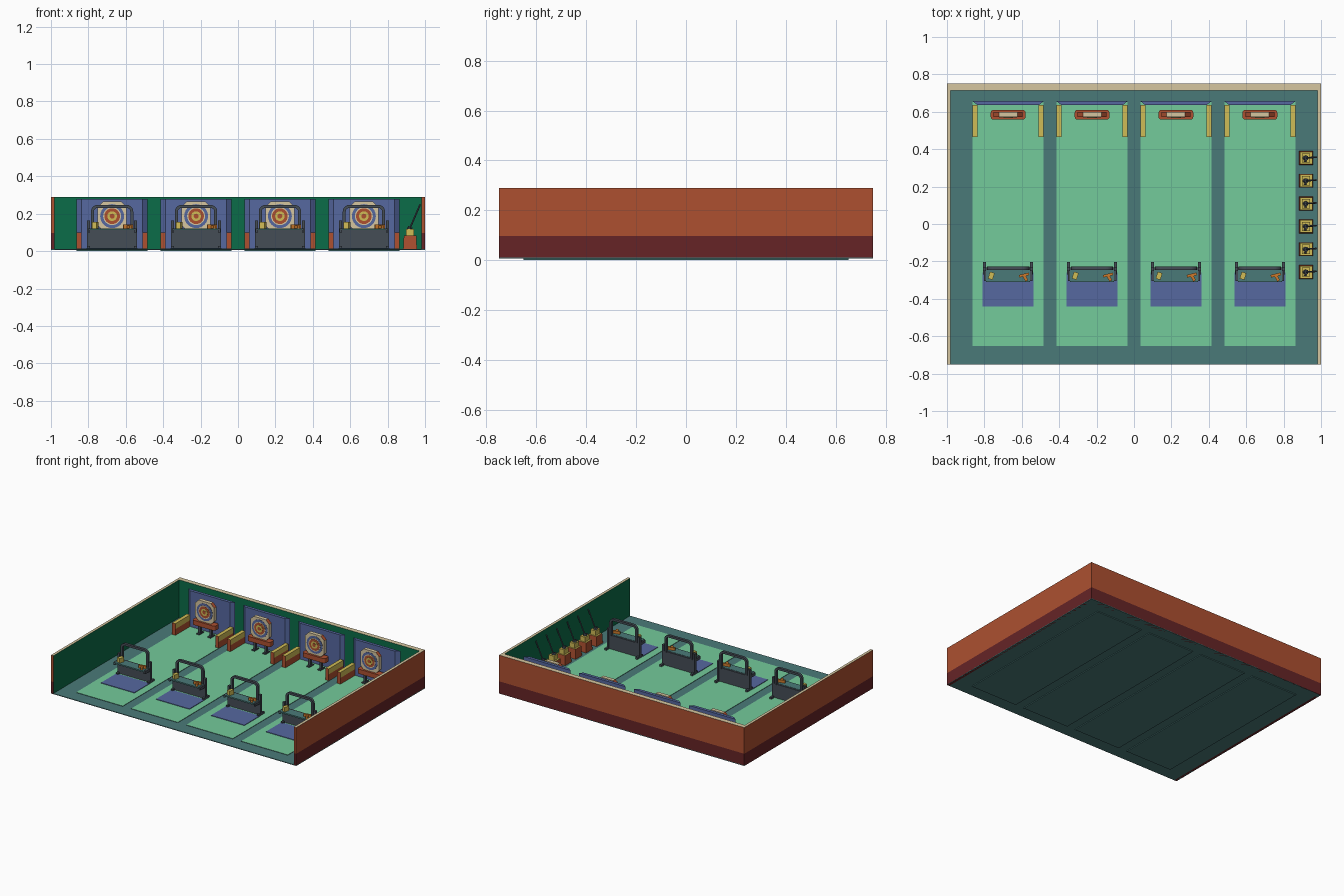
import bpy, bmesh, math
from mathutils import Vector, Matrix

if "Cube" in bpy.data.objects:
    bpy.data.objects.remove(bpy.data.objects["Cube"])


def mat(name, hexcol):
    c = [int(hexcol[i:i + 2], 16) / 255 for i in (0, 2, 4)]
    lin = [v / 12.92 if v < 0.04045 else ((v + 0.055) / 1.055) ** 2.4 for v in c]
    m = bpy.data.materials.new(name)
    m.diffuse_color = (*lin, 1)
    m.use_nodes = True
    m.node_tree.nodes["Principled BSDF"].inputs["Base Color"].default_value = m.diffuse_color
    return m


TEAL = mat("teal_floor", "4A7A79")
MINT = mat("mint_lane", "74CB9B")
GREEN = mat("green_wall", "0B6C48")
BRICK = mat("brick_red", "AD5030")
MAROON = mat("maroon", "662426")
BEIGE = mat("beige", "D6C6A0")
BLUE = mat("blue", "5668A0")
SLATE = mat("slate", "454D56")
YELLOW = mat("yellow", "D0BC56")
ORANGE = mat("orange", "CC7A2C")


def finish(name, bm, mats, rule=None):
    """Turn a bmesh into an object; rule(face) picks the material slot."""
    bmesh.ops.recalc_face_normals(bm, faces=bm.faces)
    bm.normal_update()
    if rule:
        for f in bm.faces:
            f.material_index = rule(f)
    me = bpy.data.meshes.new(name)
    bm.to_mesh(me)
    bm.free()
    for m in mats:
        me.materials.append(m)
    ob = bpy.data.objects.new(name, me)
    bpy.context.collection.objects.link(ob)
    return ob


def box(name, x0, x1, y0, y1, z0, z1, mats, rule=None, turn=0, bevel=0):
    bm = bmesh.new()
    bmesh.ops.create_cube(bm, size=1)
    c = Vector(((x0 + x1) / 2, (y0 + y1) / 2, (z0 + z1) / 2))
    bm.transform(Matrix.Translation(c) @ Matrix.Rotation(turn, 4, 'Z')
                 @ Matrix.Diagonal((abs(x1 - x0), y1 - y0, z1 - z0, 1)))
    if bevel:
        bmesh.ops.bevel(bm, geom=[e for e in bm.edges if abs(e.verts[0].co.z - e.verts[1].co.z) > 1e-4],
                        offset=bevel, segments=3, profile=0.5, affect='EDGES')
    return finish(name, bm, mats if isinstance(mats, list) else [mats], rule)


def prism(name, pts, axis, a0, a1, mats, rule=None):
    """Extrude a 2D outline along y (outline in x,z) or z (outline in x,y)."""
    place = (lambda p, a: (p[0], a, p[1])) if axis == 'Y' else (lambda p, a: (p[0], p[1], a))
    bm = bmesh.new()
    lo = [bm.verts.new(place(p, a0)) for p in pts]
    hi = [bm.verts.new(place(p, a1)) for p in pts]
    bm.faces.new(lo)
    bm.faces.new(hi)
    n = len(pts)
    for i in range(n):
        bm.faces.new((lo[i], lo[(i + 1) % n], hi[(i + 1) % n], hi[i]))
    return finish(name, bm, mats if isinstance(mats, list) else [mats], rule)


def rod(name, a, b, r, m, r2=None, sides=8):
    a, b = Vector(a), Vector(b)
    bm = bmesh.new()
    bmesh.ops.create_cone(bm, cap_ends=True, segments=sides, radius1=r,
                          radius2=r if r2 is None else r2, depth=(b - a).length)
    q = (b - a).to_track_quat('Z', 'Y').to_matrix().to_4x4()
    bm.transform(Matrix.Translation((a + b) / 2) @ q)
    return finish(name, bm, [m])


# floor and three walls: two-tone outside, green inside, beige top
box("floor", -1, 1, -0.75, 0.75, 0.006, 0.011, TEAL)
H, BAND = 0.289, 0.096
for name, x0, x1, y0, y1, inward in (
        ("left_wall", -1, -0.98, -0.75, 0.715, Vector((1, 0, 0))),
        ("right_wall", 0.98, 1, -0.75, 0.715, Vector((-1, 0, 0))),
        ("back_wall", -1, 1, 0.715, 0.75, Vector((0, -1, 0)))):
    def paint(f, d=inward):
        if f.normal.dot(d) > 0.9:
            return 1
        return 2 if f.normal.z > 0.9 else 0
    box(name + "_lower", x0, x1, y0, y1, 0.006, BAND, [MAROON, GREEN], lambda f, p=paint: p(f) % 2)
    box(name + "_upper", x0, x1, y0, y1, BAND, H, [BRICK, GREEN, BEIGE], paint)


def target(cx):
    # chamfered target block with painted corners
    h, k, cz = 0.077, 0.05, 0.187
    octagon = [(cx + x, cz + z) for x, z in ((-k, -h), (k, -h), (h, -k), (h, k),
                                             (k, h), (-k, h), (-h, k), (-h, -k))]
    prism("target_block", octagon, 'Y', 0.573, 0.6, [BEIGE, BRICK],
          lambda f: int(abs(f.normal.x) > 0.3 and abs(f.normal.z) > 0.3))
    # rings as thin stacked discs
    for i, (r, m) in enumerate(((0.064, BLUE), (0.048, BEIGE), (0.042, BRICK),
                                (0.026, YELLOW), (0.013, BRICK))):
        rod("target_ring", (cx, 0.574, cz), (cx, 0.5715 - 0.0015 * i, cz), r, m, sides=24)
    # cradle and legs
    box("target_cradle", cx - 0.093, cx + 0.093, 0.558, 0.61, 0.078, 0.112, BRICK, bevel=0.015)
    for s in (-1, 1):
        x = cx + s * 0.045
        box("target_leg", x - 0.009, x + 0.009, 0.575, 0.595, 0.014, 0.08, SLATE)
        box("target_foot", x - 0.012, x + 0.012, 0.56, 0.61, 0.013, 0.022, SLATE)


def stand(cx):
    # front panel, shelf, side posts and feet
    box("stand_panel", cx - 0.134, cx + 0.134, -0.25, -0.232, 0.018, 0.12, SLATE)
    box("stand_shelf", cx - 0.118, cx + 0.118, -0.31, -0.245, 0.112, 0.122, TEAL)
    for s in (-1, 1):
        x = cx + s * 0.126
        box("stand_post", x - 0.008, x + 0.008, -0.25, -0.23, 0.014, 0.165, SLATE)
        box("stand_foot", x - 0.008, x + 0.008, -0.27, -0.203, 0.013, 0.028, SLATE)
        box("shelf_bracket", cx + s * 0.118, cx + s * 0.13, -0.305, -0.245, 0.1, 0.12, SLATE)
    # rounded arch over the shelf
    w, top, r = 0.113, 0.247, 0.035

    def half(off):
        rr = r - off
        return [(w - off, 0.115)] + [(w - r + rr * math.cos(a), top - r + rr * math.sin(a))
                                     for a in (i * math.pi / 10 for i in range(6))]
    outer, inner = half(0), half(0.016)
    outer += [(-x, z) for x, z in reversed(outer)]
    inner += [(-x, z) for x, z in reversed(inner)]
    prism("stand_arch", [(cx + x, z) for x, z in outer + inner[::-1]], 'Y', -0.247, -0.228, SLATE)
    # block and small launcher lying on the shelf
    box("shelf_block", cx - 0.103, cx - 0.077, -0.296, -0.258, 0.122, 0.155, YELLOW, turn=-0.3)
    box("launcher_barrel", cx + 0.058, cx + 0.112, -0.28, -0.266, 0.122, 0.142, ORANGE, turn=0.25)
    box("launcher_grip", cx + 0.084, cx + 0.1, -0.306, -0.272, 0.122, 0.138, ORANGE, turn=0.5)


# four lanes
for cx in (-0.673, -0.224, 0.224, 0.673):
    box("lane", cx - 0.19, cx + 0.19, -0.652, 0.652, 0, 0.014, [TEAL, MINT],
        lambda f: int(f.normal.z > 0.5))
    box("standing_mat", cx - 0.136, cx + 0.136, -0.44, -0.26, 0.013, 0.018, BLUE)
    # backstop with slanted side edges
    prism("backstop", [(cx - 0.19, 0.657), (cx - 0.163, 0.635), (cx + 0.163, 0.635),
                       (cx + 0.19, 0.657)], 'Z', 0.013, 0.279, BLUE)
    # low side barriers
    for s in (-1, 1):
        x0, x1 = sorted((cx + s * 0.163, cx + s * 0.19))
        box("barrier_base", x0, x1, 0.465, 0.637, 0.013, 0.06, BRICK)
        box("barrier_cap", x0, x1, 0.465, 0.637, 0.06, 0.1, [YELLOW, BRICK],
            lambda f: int(f.normal.y < -0.5))
    target(cx)
    stand(cx)

# row of holders with leaning rods along the right wall
for i in range(6):
    y = -0.257 + 0.122 * i
    bm = bmesh.new()
    bmesh.ops.create_cone(bm, cap_ends=True, segments=4, radius1=0.052, radius2=0.047, depth=0.072)
    bm.transform(Matrix.Translation((0.92, y, 0.047)) @ Matrix.Rotation(math.pi / 4, 4, 'Z'))
    finish("holder_body", bm, [BRICK, YELLOW], lambda f: int(f.normal.z > 0.9))
    box("holder_collar", 0.899, 0.941, y - 0.025, y + 0.025, 0.083, 0.118, YELLOW)
    rod("holder_socket", (0.914, y, 0.112), (0.922, y, 0.13), 0.013, SLATE)
    rod("leaning_rod", (0.914, y, 0.11), (0.974, y + 0.004, 0.25), 0.0045, SLATE)
    rod("rod_side_grip", (0.915, y - 0.022, 0.122), (0.92, y + 0.006, 0.122), 0.006, SLATE)
